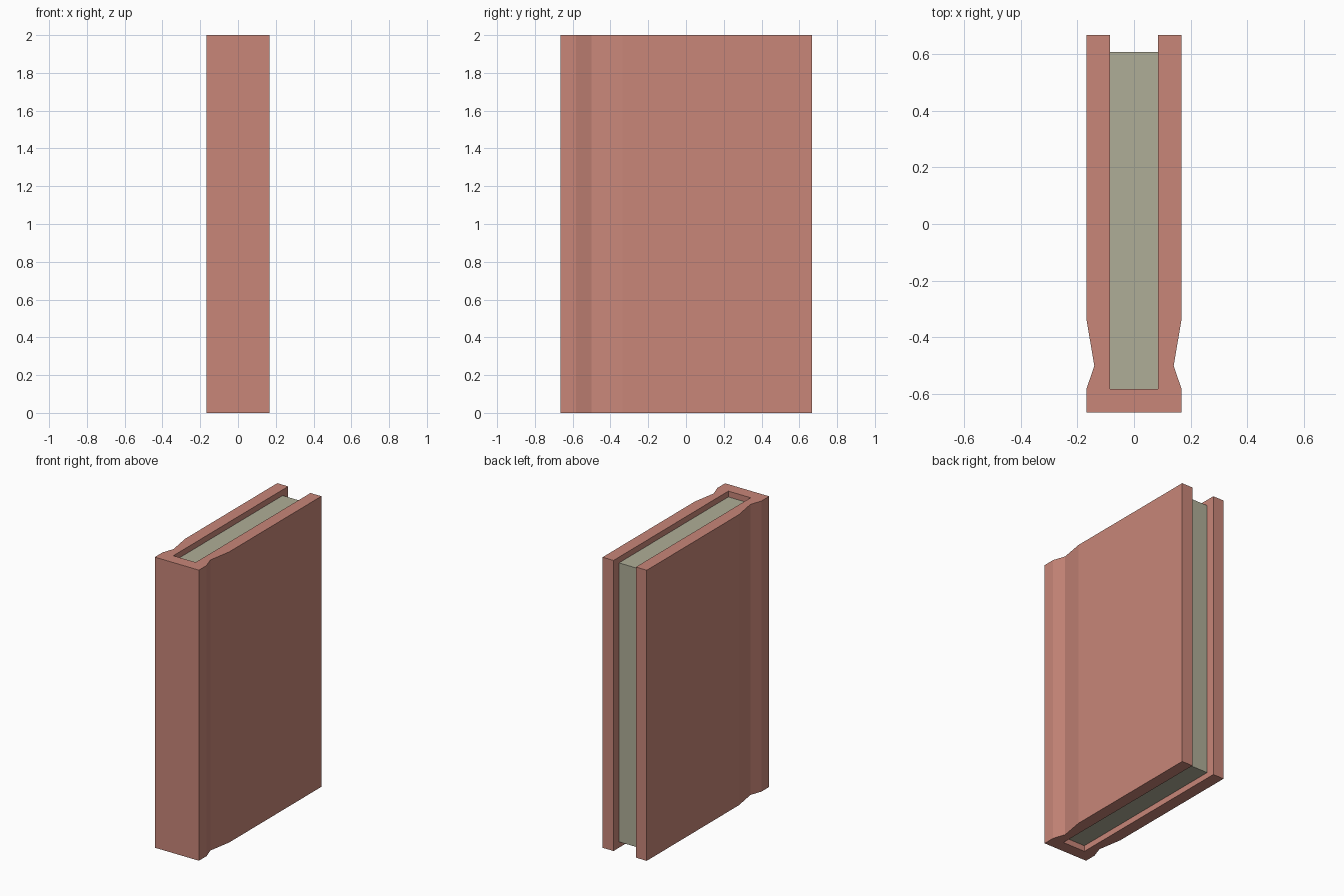
import bpy, bmesh

if "Cube" in bpy.data.objects:
    bpy.data.objects.remove(bpy.data.objects["Cube"])

def material(name, rgb):
    m = bpy.data.materials.new(name)
    m.diffuse_color = (*rgb, 1)
    m.use_nodes = True
    m.node_tree.nodes["Principled BSDF"].inputs["Base Color"].default_value = m.diffuse_color
    return m

def prism(name, outline, z0, z1, mat):
    """Extrude a flat xy outline from z0 to z1."""
    bm = bmesh.new()
    face = bm.faces.new([bm.verts.new((x, y, z0)) for x, y in outline])
    top = bmesh.ops.extrude_face_region(bm, geom=[face])["geom"]
    bmesh.ops.translate(bm, vec=(0, 0, z1 - z0),
                        verts=[v for v in top if isinstance(v, bmesh.types.BMVert)])
    bmesh.ops.recalc_face_normals(bm, faces=bm.faces)
    mesh = bpy.data.meshes.new(name)
    bm.to_mesh(mesh)
    bm.free()
    mesh.materials.append(mat)
    obj = bpy.data.objects.new(name, mesh)
    bpy.context.collection.objects.link(obj)
    return obj

red = material("cover_red", (0.58, 0.24, 0.19))
cream = material("page_cream", (0.43, 0.42, 0.31))

# Cover: U-shaped section with a hinge groove beside the spine
half = [(0.168, -0.665), (0.168, -0.583), (0.14, -0.5), (0.168, -0.335),
        (0.168, 0.667), (0.085, 0.667), (0.085, -0.582)]
prism("cover", half + [(-x, y) for x, y in reversed(half)], 0, 2, red)

# Page block, recessed at top, bottom and fore edge
prism("pages", [(-0.085, -0.582), (0.085, -0.582), (0.085, 0.607), (-0.085, 0.607)],
      0.04, 1.96, cream)
